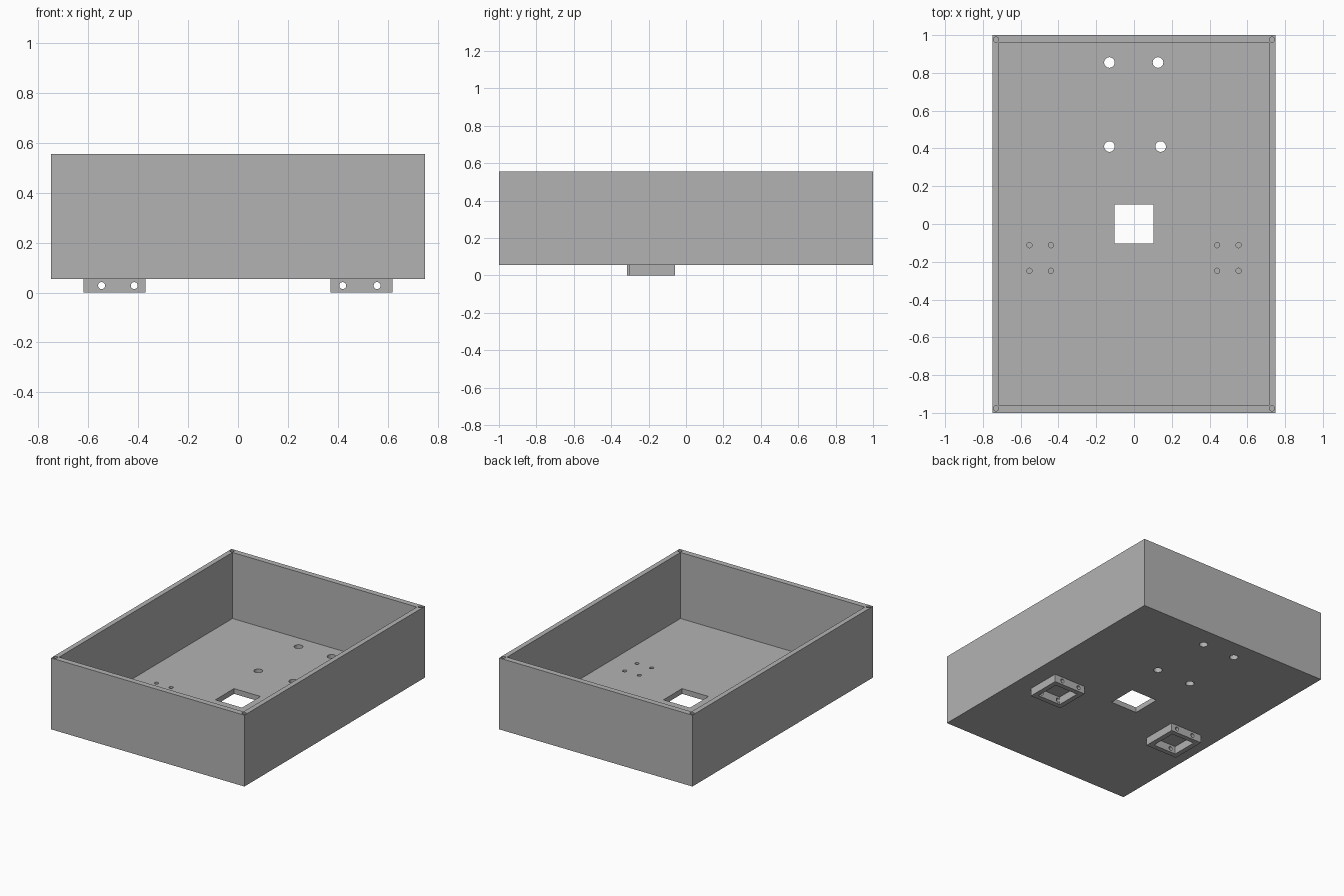
import bpy
import bmesh
from mathutils import Matrix, Vector

cube = bpy.data.objects.get("Cube")
if cube:
    bpy.data.objects.remove(cube)

grey = bpy.data.materials.new("plain grey")
grey.use_nodes = True
grey.diffuse_color = (0.45, 0.45, 0.45, 1)
grey.node_tree.nodes["Principled BSDF"].inputs["Base Color"].default_value = (0.45, 0.45, 0.45, 1)

BASE, TOP = 0.055, 0.555      # underside and rim of the tray
FLOOR = BASE + 0.037          # upper side of the tray floor


def add_box(bm, low, high):
    low, high = Vector(low), Vector(high)
    matrix = Matrix.Translation((low + high) / 2) @ Matrix.Diagonal((high - low).to_4d())
    bmesh.ops.create_cube(bm, size=1, matrix=matrix)


def add_rod(bm, centre, radius, length, axis="Z"):
    turn = Matrix.Rotation(1.5707963, 4, "X") if axis == "Y" else Matrix()
    bmesh.ops.create_cone(bm, cap_ends=True, segments=32, radius1=radius, radius2=radius,
                          depth=length, matrix=Matrix.Translation(centre) @ turn)


def make_object(name, bm):
    mesh = bpy.data.meshes.new(name)
    bm.to_mesh(mesh)
    bm.free()
    mesh.materials.append(grey)
    obj = bpy.data.objects.new(name, mesh)
    bpy.context.collection.objects.link(obj)
    return obj


def box_object(name, low, high):
    bm = bmesh.new()
    add_box(bm, low, high)
    return make_object(name, bm)


def cut(obj, cutter):
    """Subtract the cutter, keep the result as plain mesh, drop the cutter."""
    cutter.hide_render = True
    mod = obj.modifiers.new("cut", "BOOLEAN")
    mod.operation, mod.solver, mod.object = "DIFFERENCE", "EXACT", cutter
    graph = bpy.context.evaluated_depsgraph_get()
    mesh = bpy.data.meshes.new_from_object(obj.evaluated_get(graph))
    obj.modifiers.clear()
    obj.data = mesh
    bpy.data.objects.remove(cutter)


# Open tray
tray = box_object("tray", (-0.75, -1, BASE), (0.75, 1, TOP))
cut(tray, box_object("cavity", (-0.715, -0.96, FLOOR), (0.715, 0.96, TOP + 0.1)))

# Holes in the tray: square opening, cable holes, shallow screw holes, rim screw holes
holes = bmesh.new()
add_box(holes, (-0.103, -0.103, 0), (0.103, 0.103, 0.2))
for x, y in ((-0.13, 0.855), (0.127, 0.855), (-0.13, 0.41), (0.141, 0.41)):
    add_rod(holes, (x, y, BASE), 0.028, 0.2)
for side in (-1, 1):
    for y in (-0.112, -0.248):
        for x in (0.44, 0.554):
            add_rod(holes, (side * x, y, FLOOR), 0.014, 0.04)
    for y in (-0.976, 0.976):
        add_rod(holes, (side * 0.731, y, TOP), 0.014, 0.2)
cut(tray, make_object("tray_holes", holes))

# Square mounting frames under the floor, drilled from front to back
for name, x, front, drill in (("left_frame", 0.495, -0.305, (0.42, 0.558)),
                              ("right_frame", -0.495, -0.315, (-0.547, -0.416))):
    back = -0.06
    frame = box_object(name, (x - 0.125, front, 0), (x + 0.125, back, BASE))
    cut(frame, box_object("opening", (x - 0.09, front + 0.035, -0.1), (x + 0.09, back - 0.035, 0.1)))
    drills = bmesh.new()
    for hole_x in drill:
        add_rod(drills, (hole_x, -0.18, 0.028), 0.014, 0.5, "Y")
    cut(frame, make_object("drills", drills))
